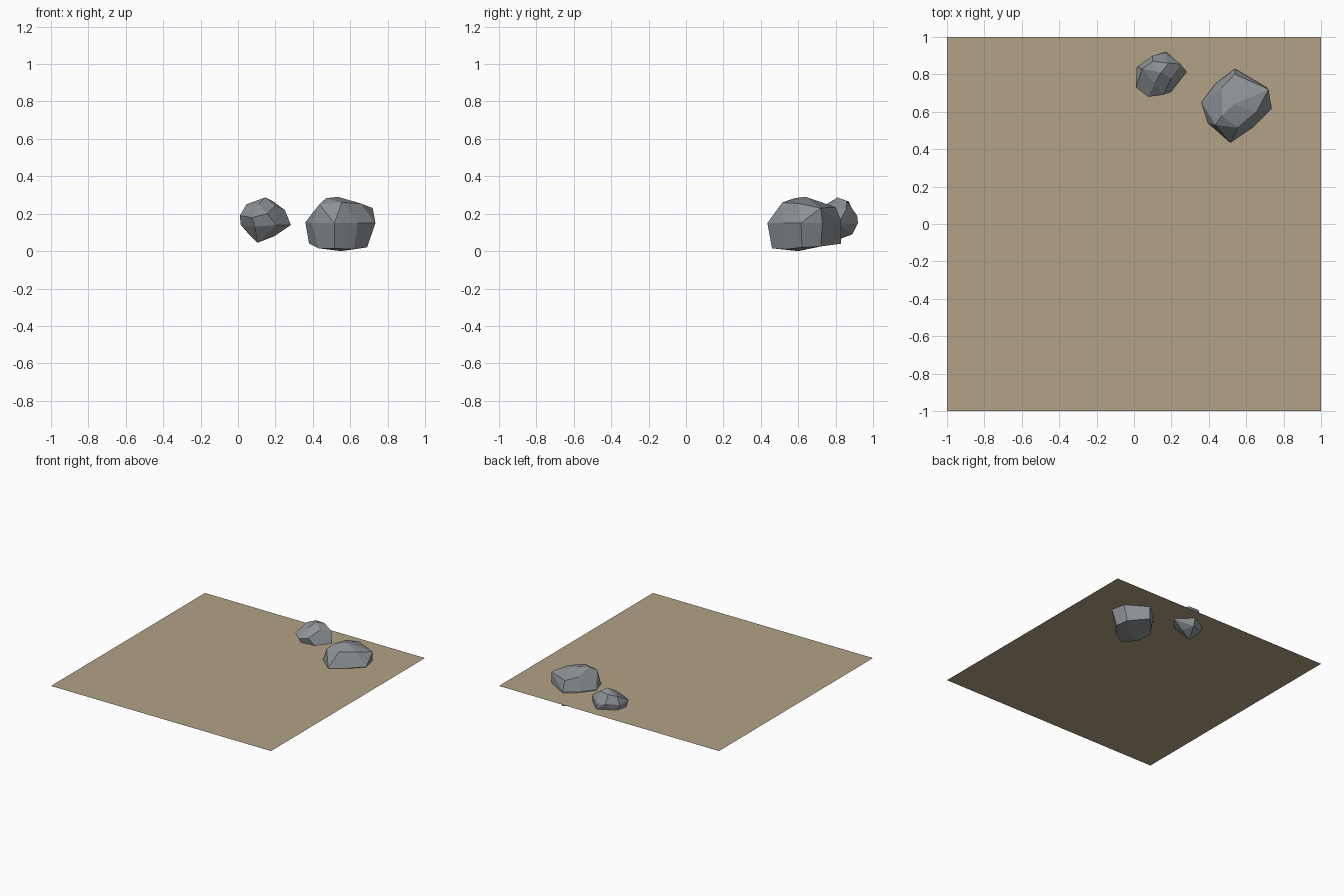
import bpy, bmesh

if "Cube" in bpy.data.objects:
    bpy.data.objects.remove(bpy.data.objects["Cube"])

def material(name, col):
    m = bpy.data.materials.new(name)
    m.diffuse_color = (*col, 1)
    m.use_nodes = True
    m.node_tree.nodes["Principled BSDF"].inputs["Base Color"].default_value = m.diffuse_color
    return m

sand = material("sand", (0.45, 0.365, 0.24))
stone = material("grey stone", (0.27, 0.29, 0.305))

# Flat ground sheet, cutting through the middle of the rocks
bpy.ops.mesh.primitive_plane_add(size=2, location=(0, 0, 0.145))
bpy.context.object.name = "sand_patch"
bpy.context.object.data.materials.append(sand)

def rock(name, pts):
    """Faceted rock: convex hull over a few ring points."""
    bm = bmesh.new()
    for p in pts:
        bm.verts.new([c / 100 for c in p])
    res = bmesh.ops.convex_hull(bm, input=bm.verts[:])
    bmesh.ops.delete(bm, geom=[v for v in bm.verts if not v.link_faces], context='VERTS')
    bmesh.ops.recalc_face_normals(bm, faces=bm.faces[:])
    # merge nearly flat triangle pairs into quads
    bmesh.ops.join_triangles(bm, faces=bm.faces[:], angle_face_threshold=0.3,
                             angle_shape_threshold=0.9)
    me = bpy.data.meshes.new(name)
    bm.to_mesh(me)
    bm.free()
    me.materials.append(stone)
    bpy.context.collection.objects.link(bpy.data.objects.new(name, me))

# Points in hundredths of a unit: top, widest ring, base
rock("large_rock", [
    (53.5, 64, 29), (43.5, 53, 25), (55.5, 51.5, 26), (47, 73, 25.5),
    (54, 80, 23.5), (72, 72, 23), (65.5, 60, 25.5), (47, 58, 28.3),
    (51.5, 43.5, 15), (36, 65, 15.5), (39.5, 54, 15), (64, 52, 15),
    (73.5, 61.5, 15), (71, 73, 15), (54, 83, 16), (43.5, 75, 16),
    (38, 64, 4), (43, 54, 1.5), (51.5, 46, 1.5), (62, 53, 1),
    (69, 62, 2), (67, 72, 2.5), (54, 83, 4), (45, 74, 3), (55, 60, 0)])

rock("small_rock", [
    (14.5, 81, 28.7), (18.5, 86, 26.8), (10, 87, 26.5), (4.5, 83, 25),
    (11, 75, 25), (20, 78, 24.5),
    (7.5, 68, 18), (15.5, 69, 20), (20.5, 71, 14), (1, 73, 19), (1.5, 84, 19),
    (10, 90, 20), (16.5, 91.5, 19), (17, 92, 15), (25, 85.5, 22), (28.3, 81, 14),
    (1.5, 76, 14), (10.5, 77, 4.5), (9, 70, 13), (19.5, 80, 8),
    (16, 89, 9), (5, 84, 10)])
